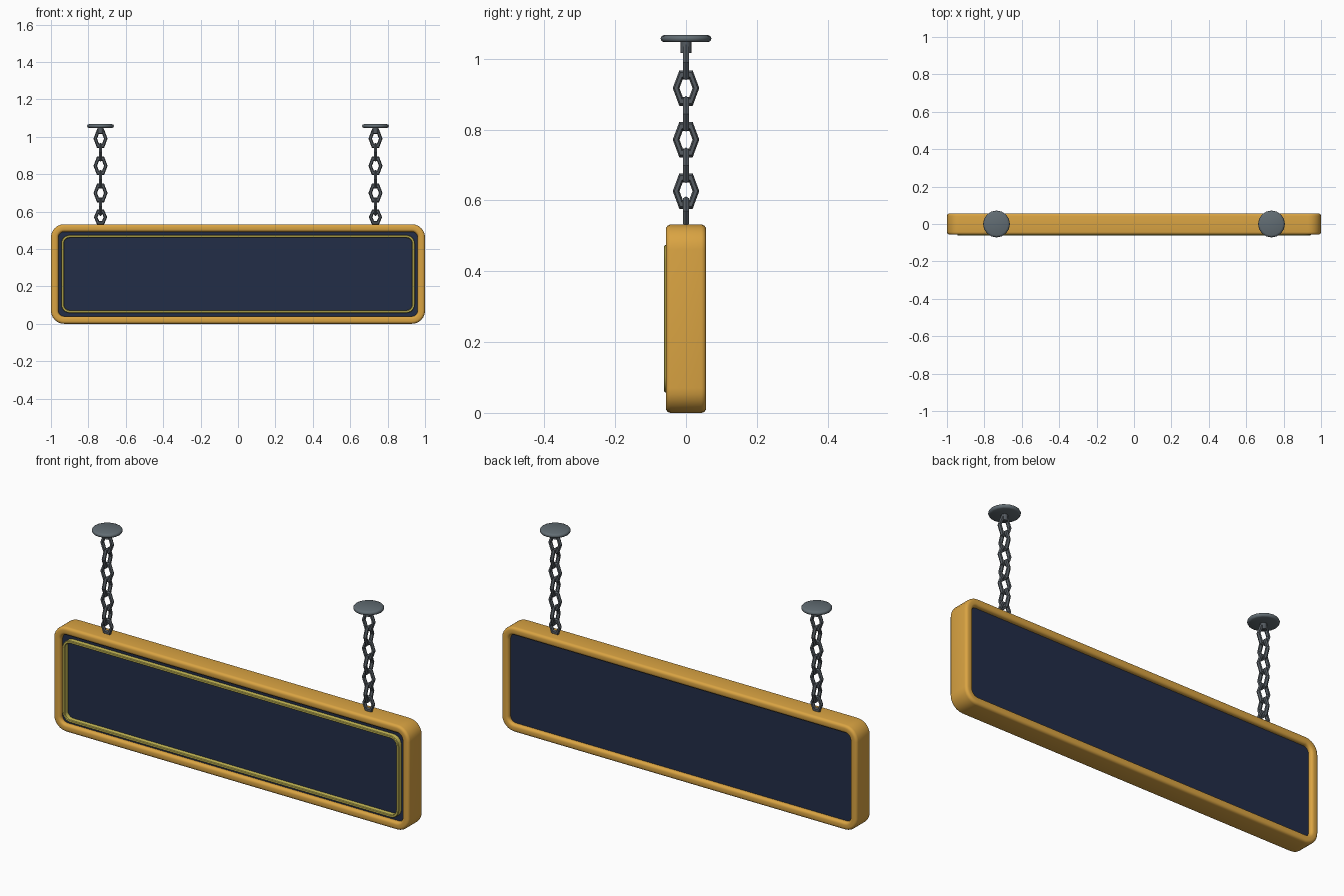
import bpy, bmesh, math
from mathutils import Matrix

if "Cube" in bpy.data.objects:
    bpy.data.objects.remove(bpy.data.objects["Cube"])

H = 0.532           # board height
CZ = H / 2


def material(name, rgb):
    m = bpy.data.materials.new(name)
    m.diffuse_color = (*rgb, 1)
    m.use_nodes = True
    m.node_tree.nodes["Principled BSDF"].inputs["Base Color"].default_value = m.diffuse_color
    return m


gold = material("amber frame", (0.70, 0.37, 0.055))
navy = material("navy panel", (0.016, 0.026, 0.064))
yellow = material("yellow trim", (0.62, 0.53, 0.10))
steel = material("steel plate", (0.12, 0.15, 0.17))
iron = material("dark iron", (0.09, 0.105, 0.12))


def finish(bm, name, mat, angle=35):
    bmesh.ops.recalc_face_normals(bm, faces=bm.faces)
    me = bpy.data.meshes.new(name)
    bm.to_mesh(me)
    bm.free()
    ob = bpy.data.objects.new(name, me)
    bpy.context.collection.objects.link(ob)
    me.materials.append(mat)
    bpy.ops.object.select_all(action='DESELECT')
    ob.select_set(True)
    bpy.context.view_layer.objects.active = ob
    bpy.ops.object.shade_smooth_by_angle(angle=math.radians(angle))
    return ob


def outline(hw, hh, r, seg=6):
    """Rounded rectangle around the board centre, as (x, z)."""
    pts = []
    for k, (sx, sz) in enumerate([(1, 1), (-1, 1), (-1, -1), (1, -1)]):
        for i in range(seg + 1):
            a = math.pi / 2 * (k + i / seg)
            pts.append((sx * (hw - r) + r * math.cos(a), CZ + sz * (hh - r) + r * math.sin(a)))
    return pts


def section(w, y0, y1, b, seg):
    """Closed cross-section (inset, y) with rounded edges."""
    pts = []
    for k, (cx, cy) in enumerate([(w - b, y1 - b), (b, y1 - b), (b, y0 + b), (w - b, y0 + b)]):
        for i in range(seg + 1):
            a = math.pi / 2 * (k + i / seg)
            pts.append((cx + b * math.cos(a), cy + b * math.sin(a)))
    return pts


def border(name, hw, hh, r, sec, mat):
    """Sweep a cross-section around the rounded rectangle."""
    bm = bmesh.new()
    rings = [[bm.verts.new((x, y, z)) for x, z in outline(hw - d, hh - d, r - d)] for d, y in sec]
    for j, a in enumerate(rings):
        b = rings[(j + 1) % len(rings)]
        for i in range(len(a)):
            n = (i + 1) % len(a)
            bm.faces.new((a[i], a[n], b[n], b[i]))
    return finish(bm, name, mat)


# outer frame and raised trim line on the front
border("frame", 1.0, CZ, 0.07, section(0.04, -0.057, 0.057, 0.014, 4), gold)
border("front_trim", 0.945, 0.208, 0.045, section(0.014, -0.062, -0.034, 0.003, 1), yellow)

# recessed panel, flat on both sides
bm = bmesh.new()
pts = outline(0.97, CZ - 0.03, 0.04)
face = bm.faces.new([bm.verts.new((x, -0.037, z)) for x, z in pts])
ext = bmesh.ops.extrude_face_region(bm, geom=[face], use_keep_orig=True)
for v in [g for g in ext["geom"] if isinstance(g, bmesh.types.BMVert)]:
    v.co.y = 0.037
finish(bm, "panel", navy)


def add_link(bm, x, z, R, r, stretch, turned):
    """Six-sided chain link, stretched upwards."""
    rings = []
    for i in range(6):
        a = math.tau * i / 6
        ring = []
        for j in range(6):
            b = math.tau * j / 6
            d = R + r * math.cos(b)
            u, v, w = d * math.cos(a), r * math.sin(b), d * math.sin(a) * stretch
            ring.append(bm.verts.new((x + (v if turned else u), u if turned else v, z + w)))
        rings.append(ring)
    for i in range(6):
        for j in range(6):
            p, q = rings[i], rings[(i + 1) % 6]
            bm.faces.new((p[j], p[(j + 1) % 6], q[(j + 1) % 6], q[j]))


for side, x in (("left", -0.735), ("right", 0.735)):
    # chain: alternating links, small eye at the bottom
    bm = bmesh.new()
    for k in range(6):
        add_link(bm, x, 0.99 - 0.0727 * k, 0.028, 0.0095, 1.55, k % 2 == 1)
    add_link(bm, x, 0.570, 0.026, 0.0095, 1.35, False)
    finish(bm, side + "_chain", iron)

    # peg under the ceiling plate
    bm = bmesh.new()
    bmesh.ops.create_cone(bm, cap_ends=True, segments=12, radius1=0.015, radius2=0.015, depth=0.035,
                          matrix=Matrix.Translation((x, 0, 1.0345)))
    finish(bm, side + "_peg", iron)

    # ceiling plate: disc with rounded rim
    bm = bmesh.new()
    prof = [(0.062, 1.047), (0.069, 1.050), (0.072, 1.0575), (0.069, 1.064), (0.060, 1.068)]
    rings = [[bm.verts.new((x + r * math.cos(math.tau * i / 16), r * math.sin(math.tau * i / 16), z))
              for i in range(16)] for r, z in prof]
    for a, b in zip(rings, rings[1:]):
        for i in range(16):
            n = (i + 1) % 16
            bm.faces.new((a[i], a[n], b[n], b[i]))
    bm.faces.new(rings[0])
    bm.faces.new(rings[-1])
    finish(bm, side + "_ceiling_plate", steel, 50)
